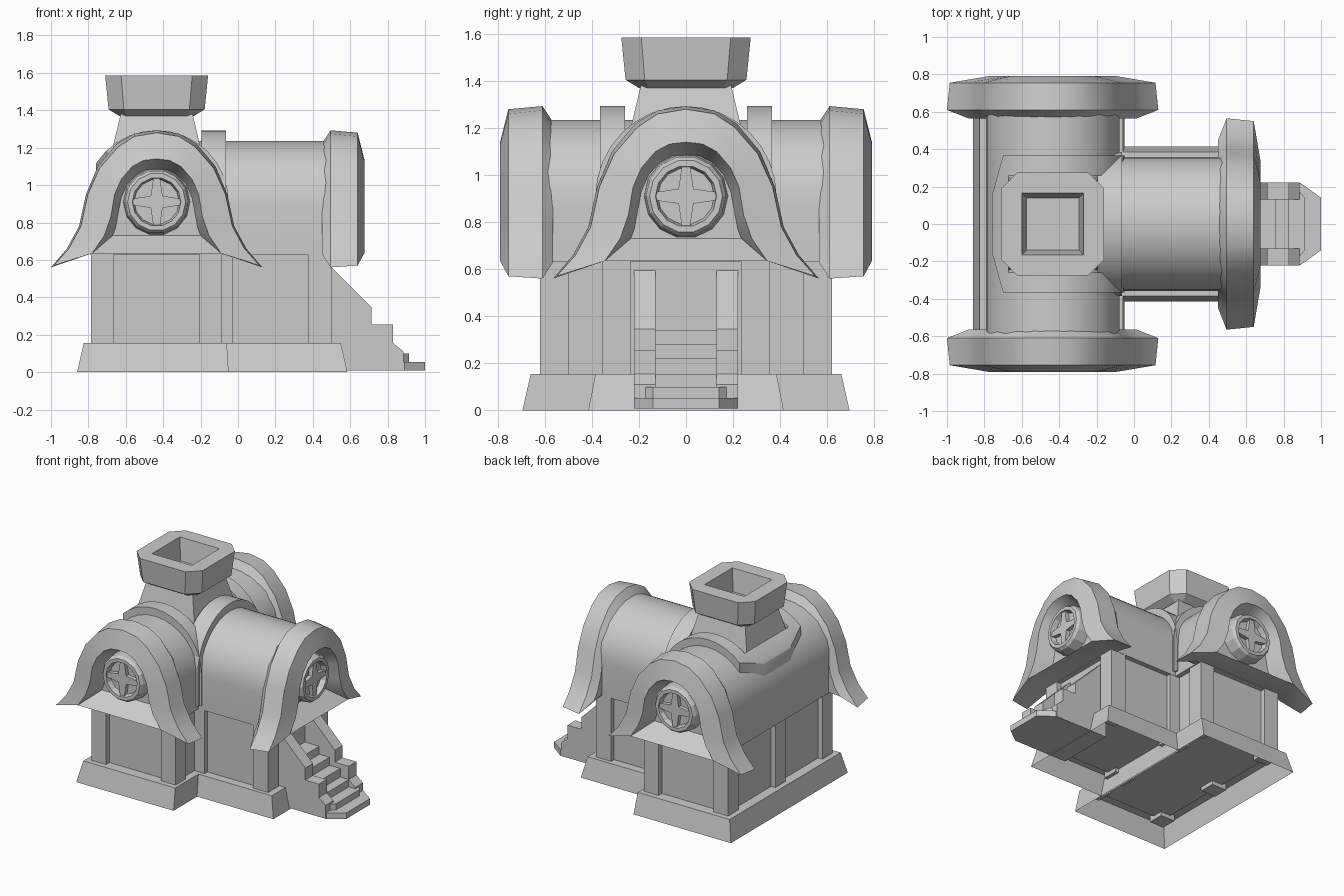
import bpy, bmesh
from math import pi, sin, cos, radians
from mathutils import Matrix

if "Cube" in bpy.data.objects:
    bpy.data.objects.remove(bpy.data.objects["Cube"])

CX = -0.435  # axis of the main hall


def finish(name, bm, mtx=None, smooth=False):
    bmesh.ops.remove_doubles(bm, verts=bm.verts, dist=1e-4)
    bmesh.ops.recalc_face_normals(bm, faces=bm.faces)
    me = bpy.data.meshes.new(name)
    bm.to_mesh(me)
    bm.free()
    ob = bpy.data.objects.new(name, me)
    bpy.context.collection.objects.link(ob)
    if mtx:
        me.transform(mtx)
    if smooth:
        bpy.ops.object.select_all(action='DESELECT')
        bpy.context.view_layer.objects.active = ob
        ob.select_set(True)
        bpy.ops.object.shade_smooth_by_angle(angle=radians(30))
    return ob


def loft(name, rings, first=True, last=True, mtx=None, smooth=False, cuts=()):
    """Skin closed rings of equal length; optional caps and plane cuts (point, outward normal)."""
    bm = bmesh.new()
    rows = [[bm.verts.new(p) for p in r] for r in rings]
    n = len(rows[0])
    for a, b in zip(rows, rows[1:]):
        for i in range(n):
            bm.faces.new((a[i], a[(i + 1) % n], b[(i + 1) % n], b[i]))
    if first:
        bm.faces.new(rows[0])
    if last:
        bm.faces.new(rows[-1])
    for co, no in cuts:
        geom = bm.verts[:] + bm.edges[:] + bm.faces[:]
        bmesh.ops.bisect_plane(bm, geom=geom, plane_co=co, plane_no=no, clear_outer=True)
        bmesh.ops.holes_fill(bm, edges=[e for e in bm.edges if e.is_boundary], sides=0)
    return finish(name, bm, mtx, smooth)


def rect(x0, x1, y0, y1, z):
    return [(x0, y0, z), (x1, y0, z), (x1, y1, z), (x0, y1, z)]


def box(name, x0, x1, y0, y1, z0, z1):
    return loft(name, [rect(x0, x1, y0, y1, z0), rect(x0, x1, y0, y1, z1)])


def octo(h, c, z):
    p = [(h, c), (c, h), (-c, h), (-h, c), (-h, -c), (-c, -h), (c, -h), (h, -c)]
    return [(CX + x, y, z) for x, y in p]


def arch(name, r, top, z0, y0, y1, mtx, cuts=()):
    pts = [(r, z0)] + [(r * cos(i * pi / 16), top - r + r * sin(i * pi / 16)) for i in range(17)] + [(-r, z0)]
    return loft(name, [[(x, y, z) for x, z in pts] for y in (y0, y1)], mtx=mtx, smooth=True, cuts=cuts)


def place(x, deg):
    return Matrix.Translation((x, 0, 0)) @ Matrix.Rotation(radians(deg), 4, 'Z')


# foundations, open underneath
loft("main_foundation", [rect(-0.86, -0.05, -0.695, 0.695, 0), rect(-0.825, -0.06, -0.66, 0.66, 0.155)], first=False)
loft("wing_foundation", [rect(-0.06, 0.585, -0.415, 0.415, 0), rect(-0.06, 0.55, -0.385, 0.385, 0.155)], first=False)

# recessed walls and corner or middle pillars
box("main_walls", -0.75, -0.115, -0.58, 0.58, 0.14, 0.66)
box("wing_walls", -0.2, 0.465, -0.32, 0.32, 0.14, 0.66)
for s in (-1, 1):
    for x in (-0.785, -0.205):
        ya, yb = sorted((s * 0.5, s * 0.62))
        box("main_corner_pillar", x, x + 0.12, ya, yb, 0.11, 0.66)
    ya, yb = sorted((s * 0.235, s * 0.355))
    box("wing_corner_pillar", 0.375, 0.5, ya, yb, 0.11, 0.66)
    box("wing_inner_pillar", -0.2, -0.03, ya, yb, 0.11, 0.66)
box("back_middle_pillar", -0.785, -0.66, -0.06, 0.06, 0.11, 0.66)

# barrel roofs
arch("main_roof", 0.357, 1.235, 0.63, -0.62, 0.62, place(CX, 0))
arch("wing_roof", 0.357, 1.235, 0.63, -0.5, 0.4, place(0, 90))

# flared gable frames: cross-section rings from roof side to recessed wall
HALF = [
    (0.565, [(.345, .635), (.45, .63), (.41, .68), (.37, .78), (.345, .93), (.29, 1.07), (.19, 1.165), (.095, 1.21), (0, 1.225)]),
    (0.61, [(.345, .635), (.565, .56), (.48, .66), (.415, .78), (.378, .95), (.315, 1.1), (.215, 1.22), (.12, 1.275), (0, 1.293)]),
    (0.755, [(.345, .635), (.55, .57), (.47, .66), (.405, .78), (.368, .95), (.305, 1.09), (.205, 1.205), (.12, 1.26), (0, 1.28)]),
    (0.79, [(.345, .635), (.345, .635), (.28, .73), (.245, .83), (.225, .95), (.19, 1.03), (.13, 1.1), (.07, 1.132), (0, 1.14)]),
    (0.66, [(.235, .73), (.235, .73), (.22, .77), (.205, .85), (.19, .93), (.16, 1.0), (.11, 1.055), (.06, 1.08), (0, 1.085)]),
]
RINGS = []
for d, h in HALF:
    full = h + [(-x, z) for x, z in reversed(h[:-1])]
    RINGS.append([(x, -d, z) for x, z in full])


def circle(r, d, n=14):
    return [(r * cos(2 * pi * i / n), -d, 0.91 + r * sin(2 * pi * i / n)) for i in range(n)]


# each gable: frame, round window rim and four-point star
for label, m in (("front", place(CX, 0)), ("rear", place(CX, 180)), ("wing", place(-0.115, 90))):
    loft(label + "_gable", RINGS, mtx=m, smooth=True)
    loft(label + "_window_rim", [circle(.18, .64), circle(.17, .745), circle(.155, .765), circle(.13, .765), circle(.12, .725)],
         first=False, mtx=m)
    star = []
    for i in range(4):
        a = i * pi / 2
        for r, o in ((.045, -pi / 4), (.128, -.14), (.128, .14)):
            star.append((r * cos(a + o), r * sin(a + o)))
    loft(label + "_window_star", [[(x, -d, .91 + z) for x, z in star] for d in (.72, .755)], mtx=m)

# raised collar around the roof crossing: arch bands, chamfered at the back
for s in (-1, 1):
    ya, yb = sorted((s * .26, s * .365))
    arch("collar_side_band", 0.385, 1.293, 0.66, ya, yb, place(CX, 0),
         cuts=[((-.265, s * .365, 0), (-.96, s * .27, 0))])
chamfers = [((-.265, s * .365, 0), (-.96, s * .27, 0)) for s in (-1, 1)]
arch("collar_back_band", 0.385, 1.293, 0.95, -.365, .365, place(CX, 0),
     cuts=chamfers + [((-.325, 0, 0), (-1, 0, 0)), ((-.235, 0, 0), (1, 0, 0))])
arch("collar_wing_band", 0.385, 1.293, 0.66, 0.065, 0.195, place(0, -90) @ Matrix.Scale(-1, 4, (0, 1, 0)))

# chimney shaft and hollow cap
loft("chimney_shaft", [rect(CX - h, CX + h, -h, h, z) for h, z in ((.27, 1.02), (.235, 1.2), (.19, 1.39))])
loft("chimney_cap", [octo(h, c, z) for h, c, z in
                     ((.2, .16, 1.37), (.257, .175, 1.405), (.275, .19, 1.585), (.165, .1649, 1.585), (.14, .1399, 1.42))])


# stairs: side rails, middle steps and chamfered landing slabs
def slab(name, x0, xm, x1, z0, z1):
    p = [(x0, -.22), (xm, -.22), (x1, -.14), (x1, .14), (xm, .22), (x0, .22)]
    loft(name, [[(x, y, z) for x, y in p] for z in (z0, z1)])


RAIL = [(.44, .01), (.44, .62), (.715, .345), (.715, .255), (.83, .255), (.83, .155), (.885, .11), (.885, .01)]
for s in (-1, 1):
    loft("stair_rail", [[(x, s * y, z) for x, z in RAIL] for y in (.13, .222)])
for i, (x, z) in enumerate(((.585, .34), (.67, .28), (.76, .22), (.83, .155))):
    box("step_%d" % (i + 1), .44, x, -.13, .13, .01, z)
slab("upper_landing", .75, .84, .915, .05, .1)
slab("lower_landing", .70, .89, 1.0, .008, .053)
